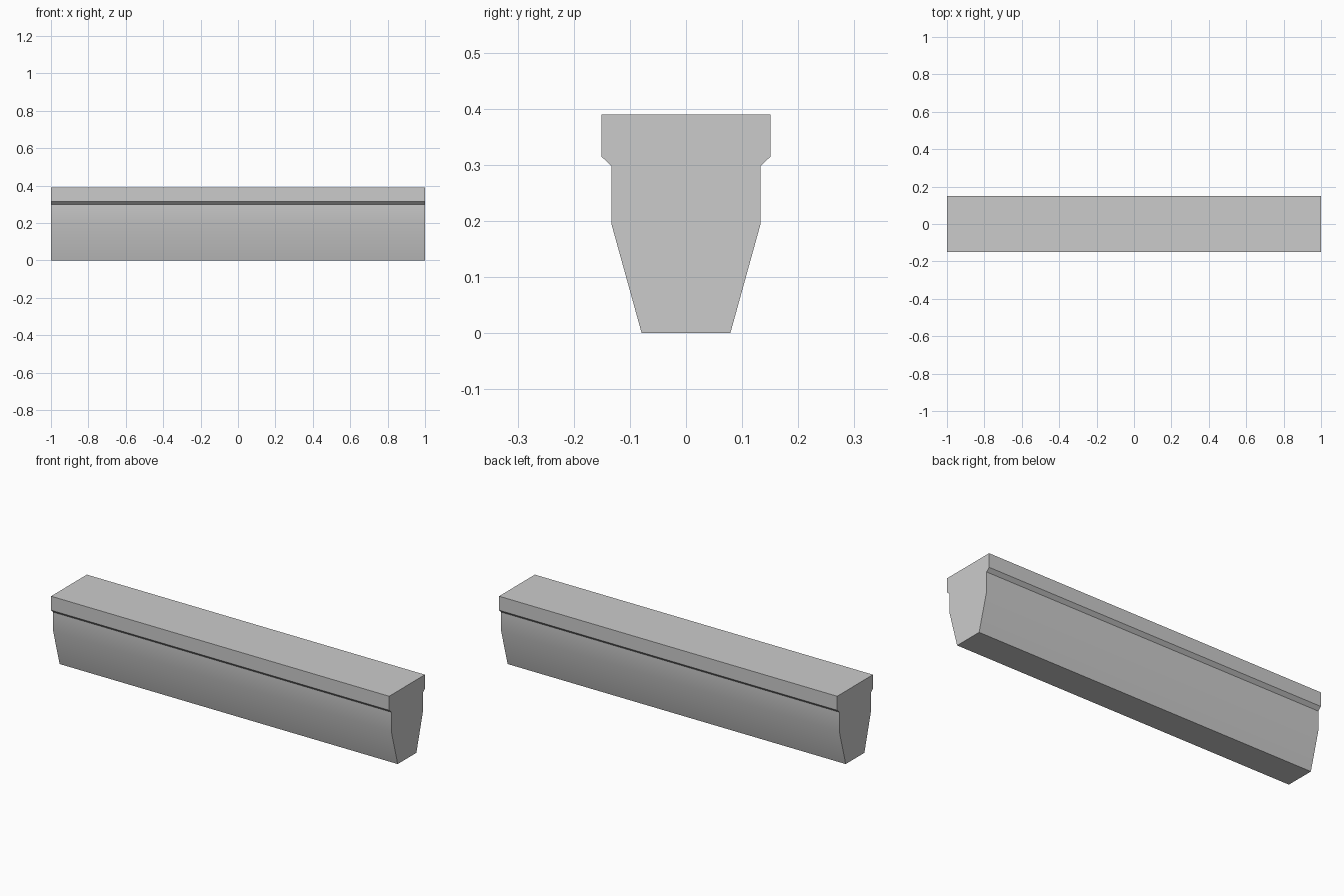
import bpy, bmesh, math

cube = bpy.data.objects.get("Cube")
if cube:
    bpy.data.objects.remove(cube, do_unlink=True)

# Plain grey finish
grey = bpy.data.materials.new("plain_grey")
grey.use_nodes = True
colour = (0.6, 0.6, 0.6, 1)
grey.diffuse_color = colour
grey.node_tree.nodes["Principled BSDF"].inputs["Base Color"].default_value = colour

# Half of the cross-section (y, z), from base to top; mirrored for the other half
half = [(0.079, 0), (0.133, 0.195), (0.133, 0.298), (0.151, 0.315), (0.151, 0.39)]
profile = half + [(-y, z) for y, z in reversed(half)]

# Beam: the section swept along its length
bm = bmesh.new()
section = bm.faces.new([bm.verts.new((-1, y, z)) for y, z in profile])
swept = bmesh.ops.extrude_face_region(bm, geom=[section], use_keep_orig=True)
bmesh.ops.translate(bm, vec=(2, 0, 0),
                    verts=[v for v in swept["geom"] if isinstance(v, bmesh.types.BMVert)])
bmesh.ops.recalc_face_normals(bm, faces=bm.faces)
mesh = bpy.data.meshes.new("beam")
bm.to_mesh(mesh)
bm.free()
mesh.materials.append(grey)
beam = bpy.data.objects.new("beam", mesh)
bpy.context.collection.objects.link(beam)

# Smooth the gentle bend in the sides, keep the other edges sharp
bpy.ops.object.select_all(action="DESELECT")
beam.select_set(True)
bpy.context.view_layer.objects.active = beam
bpy.ops.object.shade_smooth_by_angle(angle=math.radians(30))
